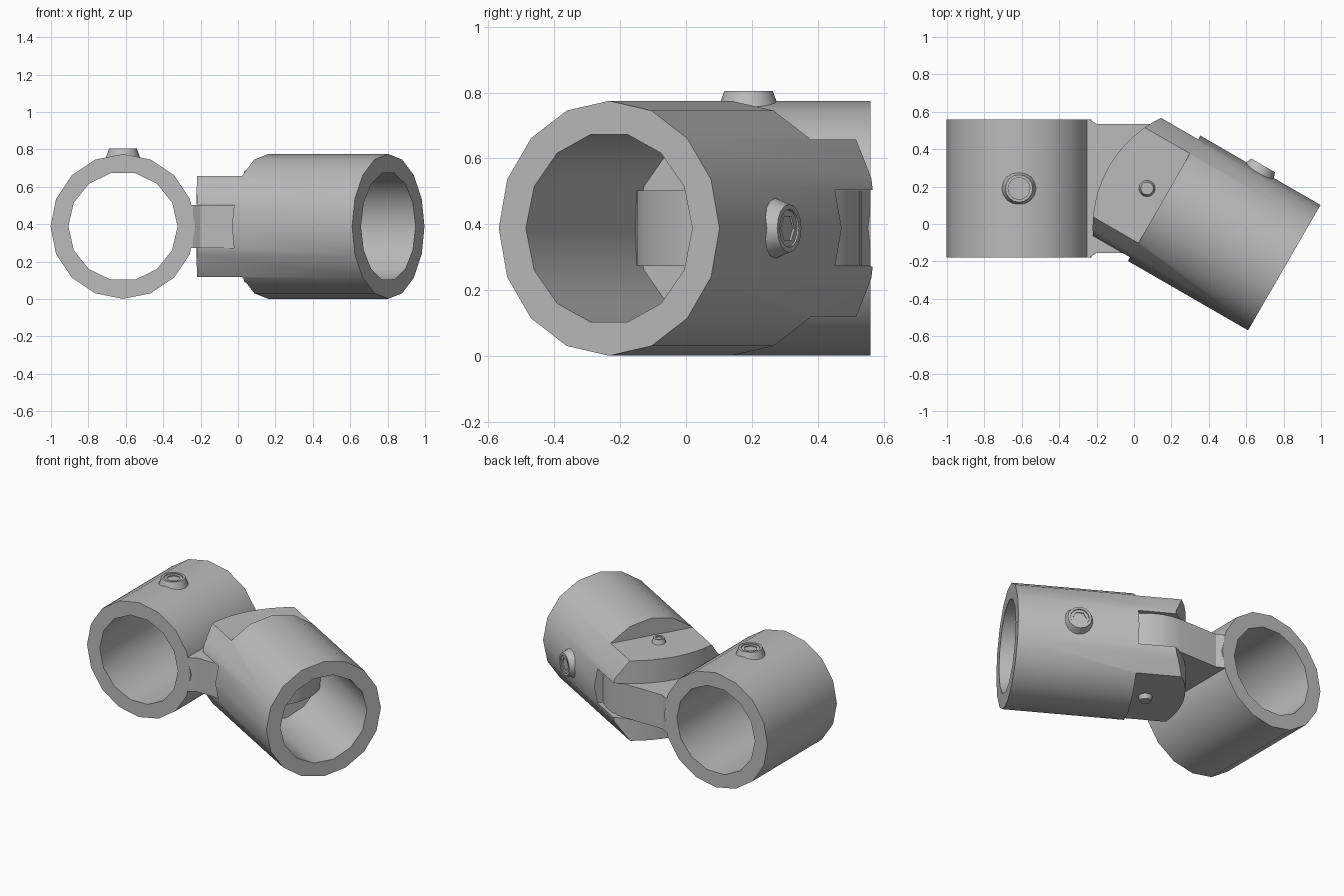
import bpy, bmesh, math
from mathutils import Matrix, Vector

if "Cube" in bpy.data.objects:
    bpy.data.objects.remove(bpy.data.objects["Cube"], do_unlink=True)

steel = bpy.data.materials.new("steel grey")
steel.use_nodes = True
GREY = (0.5, 0.5, 0.5, 1)
steel.diffuse_color = GREY
steel.node_tree.nodes["Principled BSDF"].inputs["Base Color"].default_value = GREY

MID = 0.388                       # height of both tube axes
R_OUT, R_IN = 0.387, 0.292
PIVOT = Vector((0.07, 0.19, MID))
LEFT = Vector((-0.615, 0.19, MID))


def circle(n, r, start=0.0, sweep=math.tau, closed=True):
    steps = n if closed else n - 1
    return [(r * math.cos(start + sweep * i / steps),
             r * math.sin(start + sweep * i / steps)) for i in range(n)]


def prism(name, pts, z0, z1, matrix, taper=1.0):
    """Extrude an outline along local z, optionally tapering the top."""
    bm = bmesh.new()
    low = [bm.verts.new((x, y, z0)) for x, y in pts]
    top = [bm.verts.new((x * taper, y * taper, z1)) for x, y in pts]
    bm.faces.new(low)
    bm.faces.new(top)
    for i in range(len(pts)):
        j = (i + 1) % len(pts)
        bm.faces.new((low[i], low[j], top[j], top[i]))
    bmesh.ops.recalc_face_normals(bm, faces=bm.faces)
    bm.transform(matrix)
    bmesh.ops.recalc_face_normals(bm, faces=bm.faces)
    mesh = bpy.data.meshes.new(name)
    bm.to_mesh(mesh)
    bm.free()
    mesh.materials.append(steel)
    ob = bpy.data.objects.new(name, mesh)
    bpy.context.collection.objects.link(ob)
    return ob


def rect(x0, x1, y):
    return [(x0, -y), (x1, -y), (x1, y), (x0, y)]


def cut(ob, cutter, operation='DIFFERENCE'):
    """Apply one boolean and drop the cutter."""
    mod = ob.modifiers.new("cut", 'BOOLEAN')
    mod.operation = operation
    mod.solver = 'EXACT'
    mod.object = cutter
    bpy.context.view_layer.update()
    result = bpy.data.meshes.new_from_object(
        ob.evaluated_get(bpy.context.evaluated_depsgraph_get()))
    ob.modifiers.clear()
    ob.data = result
    bpy.data.objects.remove(cutter, do_unlink=True)


def along(origin, heading):
    """Frame whose z axis lies level; heading 0 points it to the front."""
    return (Matrix.Translation(origin) @ Matrix.Rotation(math.radians(heading), 4, 'Z')
            @ Matrix.Rotation(math.pi / 2, 4, 'X'))


def tube(name, frame, z0, z1, bore0, bore1):
    body = prism(name, circle(16, R_OUT), z0, z1, frame)
    cut(body, prism("bore", circle(14, R_IN), bore0, bore1, frame))
    return body


def screw(name, frame, r, z0, z1, taper, socket, depth, sides):
    head = prism(name, circle(16, r), z0, z1, frame, taper)
    cut(head, prism("socket", circle(sides, socket), z1 - depth, z1 + 0.1, frame))
    return head


# Straight tube on the right-hand side
left_frame = along(LEFT, 0)
parts = [tube("straight_tube", left_frame, -0.37, 0.37, -0.5, 0.5)]

# Tongue with flared root and round end
half = 0.345
root = PIVOT.x
profile = ([(-0.3 - root, -0.37), (-0.24 - root, -0.37), (-0.2 - root, -half)]
           + circle(17, half, -math.pi / 2, math.pi, closed=False)
           + [(-0.2 - root, half), (-0.24 - root, 0.37), (-0.3 - root, 0.37)])
parts.append(prism("tongue", profile, -0.114, 0.114, Matrix.Translation(PIVOT)))

# Forked tube swung about the pivot
swing = Matrix.Translation(PIVOT) @ Matrix.Rotation(math.radians(-30), 4, 'Z')
fork = tube("forked_tube", along(PIVOT, 60), -0.4, 0.847, 0.18, 1)
spread = 0.75
end_arc = [(0.414 + x, y) for x, y in
           circle(15, 0.65, math.pi - spread, 2 * spread, closed=False)]
blank = [(1.2, 0.44)] + end_arc + [(1.2, -0.44)]
cut(fork, prism("end_trim", blank, -0.5, 0.5, swing), 'INTERSECT')
for z0, z1 in ((-0.116, 0.116), (0.27, 0.5), (-0.5, -0.27)):
    cut(fork, prism("milling", rect(-0.6, 0.105, 0.6), z0, z1, swing))
parts.append(fork)

# Set screws with hex sockets
up = Matrix.Translation(LEFT)
side = swing @ Matrix.Translation((0.475, 0, 0)) @ Matrix.Rotation(-math.pi / 2, 4, 'X')
for name, frame in (("straight_set_screw", up), ("forked_set_screw", side)):
    parts.append(screw(name + "_collar", frame, 0.098, 0.35, 0.417, 0.75, 0.058, 0.012, 16))
    parts.append(screw(name, frame, 0.056, 0.35, 0.412, 1, 0.042, 0.035, 6))

# Pivot pin heads above and below the fork
flip = Matrix.Rotation(math.pi, 4, 'X')
for name, frame in (("upper", swing), ("lower", swing @ flip)):
    parts.append(screw(name + "_pin_head", frame, 0.05, 0.25, 0.3, 0.68, 0.022, 0.008, 16))

# Smooth the round walls, keep the machined edges crisp
bpy.ops.object.select_all(action='DESELECT')
for ob in parts:
    ob.select_set(True)
bpy.context.view_layer.objects.active = parts[0]
bpy.ops.object.shade_smooth_by_angle(angle=math.radians(30))
